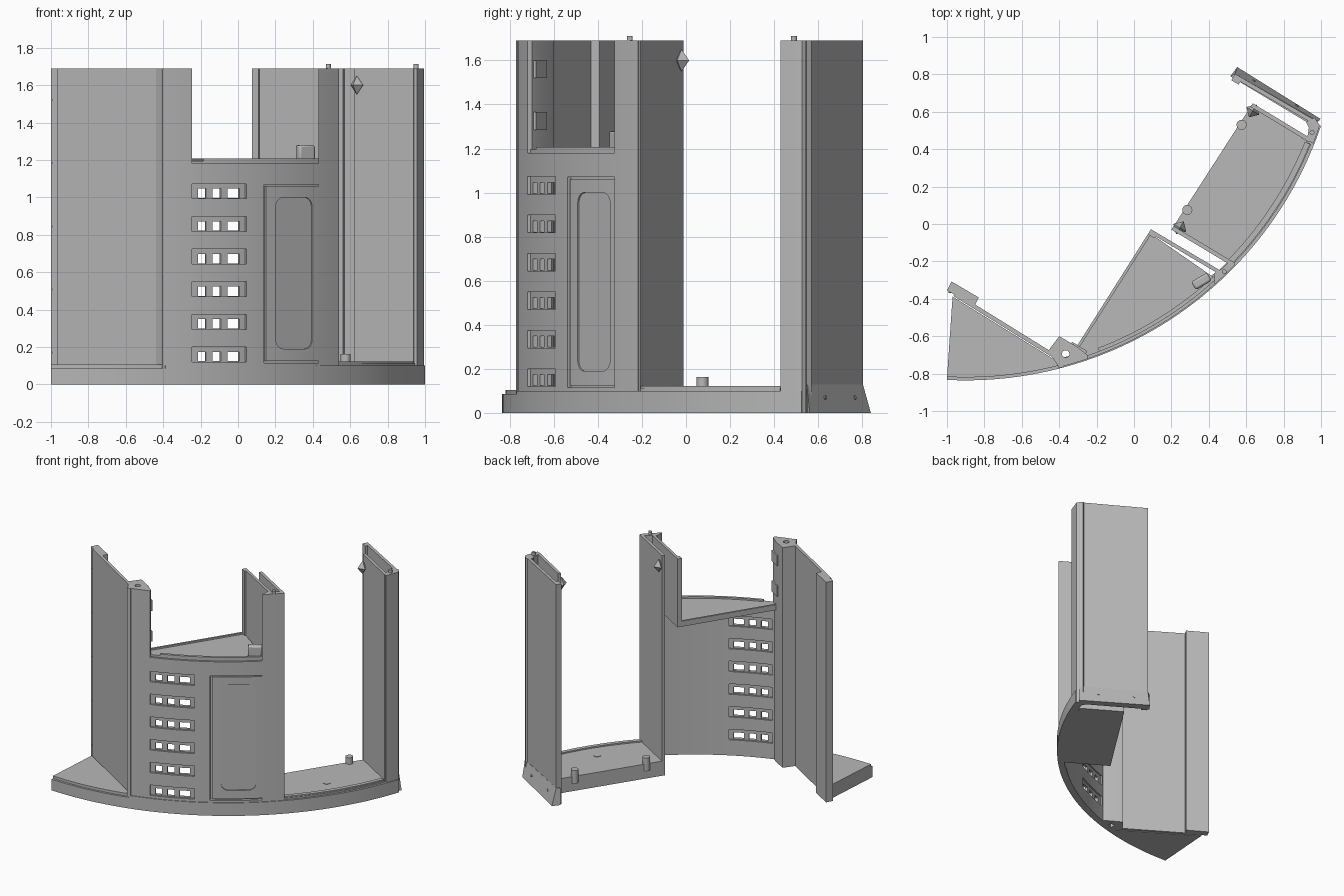
import bpy, bmesh, math
from mathutils import Vector, Matrix

if "Cube" in bpy.data.objects:
    bpy.data.objects.remove(bpy.data.objects["Cube"])

CX, CY, R, H = -0.9, 1.17, 2.0, 1.69
grey = bpy.data.materials.new("plain grey")
grey.diffuse_color = (0.48, 0.48, 0.48, 1)
grey.use_nodes = True
grey.node_tree.nodes["Principled BSDF"].inputs["Base Color"].default_value = grey.diffuse_color


def ang(x):
    return math.asin((x - CX) / R)


def pol(a, r=R):
    return (CX + r * math.sin(a), CY - r * math.cos(a))


def arc(a0, a1, r=R):
    n = max(2, int(abs(a1 - a0) / 0.022) + 1)
    return [pol(a0 + (a1 - a0) * i / n, r) for i in range(n + 1)]


def finish(name, bm):
    bmesh.ops.recalc_face_normals(bm, faces=bm.faces)
    me = bpy.data.meshes.new(name)
    bm.to_mesh(me)
    bm.free()
    me.materials.append(grey)
    ob = bpy.data.objects.new(name, me)
    bpy.context.collection.objects.link(ob)
    return ob


def add_prism(bm, pts, z0, z1, mat=None):
    f = bm.faces.new([bm.verts.new((p[0], p[1], z0)) for p in pts])
    ret = bmesh.ops.extrude_face_region(bm, geom=[f], use_keep_orig=True)
    top = [g for g in ret["geom"] if isinstance(g, bmesh.types.BMVert)]
    bmesh.ops.translate(bm, verts=top, vec=(0, 0, z1 - z0))
    if mat:
        bmesh.ops.transform(bm, matrix=mat, verts=list(f.verts) + top)


def prism(name, pts, z0, z1, mat=None):
    bm = bmesh.new()
    add_prism(bm, pts, z0, z1, mat)
    return finish(name, bm)


def band(a0, a1, r0, r1):
    return arc(a0, a1, r1) + arc(a1, a0, r0)


def plate(name, p, q, t, z0, z1):
    # straight upright wall from p to q, thickened to its left side by t
    p, q = Vector(p), Vector(q)
    d = (q - p).normalized()
    n = Vector((-d.y, d.x)) * t
    return prism(name, [p, q, q + n, p + n], z0, z1)


def circle(x, y, r, n=20):
    return [(x + r * math.cos(math.tau * i / n), y + r * math.sin(math.tau * i / n)) for i in range(n)]


def cut(ob, cutter):
    m = ob.modifiers.new("cut", "BOOLEAN")
    m.object, m.solver = cutter, "EXACT"
    dg = bpy.context.evaluated_depsgraph_get()
    me = bpy.data.meshes.new_from_object(ob.evaluated_get(dg))
    ob.modifiers.clear()
    ob.data = me
    bpy.data.objects.remove(cutter)


# curved front wall with rows of vents and a door recess
wall = prism("front_wall", band(ang(-0.38), ang(0.46), 1.955, R), 0, 1.18)
rows = [0.12 + 0.1745 * i for i in range(6)]
for r0, r1 in ((1.986, 2.05), (1.9, 1.966)):
    bm = bmesh.new()
    for z in rows:
        add_prism(bm, band(ang(-0.245), ang(0.045), r0, r1), z, z + 0.08)
    cut(wall, finish("vent_recess_cutter", bm))
bm = bmesh.new()
for z in rows:
    for x0, x1 in ((-0.21, -0.165), (-0.13, -0.085), (-0.05, 0.015)):
        add_prism(bm, band(ang(x0), ang(x1), 1.9, 2.05), z + 0.004, z + 0.054)
cut(wall, finish("vent_hole_cutter", bm))
cut(wall, prism("door_cutter", band(ang(0.14), ang(0.455), 1.98, 2.05), 0.115, 1.07))

# door with a rounded sunken panel
door = prism("door", band(ang(0.152), ang(0.444), 1.97, 1.994), 0.125, 1.06)
a = ang(0.305)
w, h, c = 0.122, 0.405, 0.05
rr = []
for i, (sx, sy) in enumerate(((1, 1), (-1, 1), (-1, -1), (1, -1))):
    for k in range(7):
        t = math.pi / 2 * (i + k / 6)
        rr.append((sx * (w - c) + c * math.cos(t), sy * (h - c) + c * math.sin(t)))
out = Vector((math.sin(a), -math.cos(a), 0))
side = Vector((math.cos(a), math.sin(a), 0))
M = Matrix((side, Vector((0, 0, 1)), out)).transposed().to_4x4()
M.translation = (CX, CY, 0.595)
cut(door, prism("panel_cutter", rr, 1.983, 2.05, M))

# left wedge base with a low curb
wl = [(-0.97, -0.388)]
prism("left_base", wl + arc(-0.05, ang(-0.37), 2.006), 0, 0.085)
prism("left_base_step", wl + arc(-0.05, ang(-0.38), 1.99), 0.08, 0.105)
prism("front_skirt", band(ang(-0.39), 1.243, 1.96, 2.006), 0, 0.1)

# left tall wall and its end strip with screw heads
plate("left_wall", (-0.40, -0.735), (-0.965, -0.385), -0.022, 0, H)
prism("left_end_strip", [(-0.976, -0.307), (-0.83, -0.393), (-0.853, -0.44), (-1.0, -0.355)], 0.0, H)
for i in range(5):
    m = Matrix.Translation((-0.985, -0.365, 0.17 + 0.3375 * i)) @ Matrix.Rotation(math.pi / 2, 4, "X")
    prism("strip_screw", circle(0, 0, 0.008, 10), -0.004, 0.003, m)

# left column with a through hole
col = prism("left_column", [(-0.46, -0.68), (-0.40, -0.60), (-0.305, -0.655), (-0.25, -0.70)]
            + arc(ang(-0.245), ang(-0.40)), 0, H)
cut(col, prism("column_hole_cutter", circle(-0.365, -0.695, 0.02), -1, 3))
prism("column_edge", band(ang(-0.405), ang(-0.378), 1.95, 2.004), 0.08, H)
for z in (1.285, 1.52):
    plate("column_clip", (-0.33, -0.63), (-0.25, -0.68), -0.05, z, z + 0.08)

# middle shelf, its rim, back wall and stop block
prism("shelf", [(0.08, -0.045), (-0.31, -0.66)] + arc(ang(-0.27), ang(0.45), 1.985), 1.165, 1.195)
prism("shelf_rim", band(ang(-0.18), ang(0.45), 1.965, 1.985), 1.17, 1.207)
plate("shelf_back_rim", (0.08, -0.045), (-0.31, -0.66), 0.015, 1.165, 1.207)
plate("shelf_wall", (0.445, -0.262), (0.08, -0.045), -0.02, 1.165, H)
plate("shelf_wall_end", (0.115, -0.066), (0.08, -0.045), 0.012, 1.165, H)
block = plate("shelf_stop", (0.305, -0.31), (0.39, -0.26), -0.05, 1.19, 1.28)
bv = block.modifiers.new("round", "BEVEL")
bv.width, bv.segments = 0.012, 2

# centre and right columns with dowels on top
prism("centre_column", arc(ang(0.43), ang(0.54)) + [(0.505, -0.205), (0.475, -0.235), (0.43, -0.262)], 0, H)
prism("right_column", arc(ang(0.958), 1.243) + [(0.965, 0.57), (0.92, 0.545), (0.935, 0.515), (0.925, 0.45)], 0, H)
for x, y in ((0.483, -0.255), (0.952, 0.49)):
    prism("dowel", circle(x, y, 0.013, 12), H - 0.02, H + 0.022)

# right bay: floor, curb, two side walls
back = [(0.635, 0.645), (0.20, -0.03)]
prism("bay_floor", back + arc(ang(0.53), ang(0.955), 1.99), 0, 0.112)
prism("bay_curb", band(ang(0.53), ang(0.955), 1.955, 1.985), 0.1, 0.122)
plate("bay_left_wall", (0.53, -0.228), (0.20, -0.03), -0.022, 0, H)
plate("bay_right_wall", (0.95, 0.455), (0.635, 0.645), 0.022, 0, H)
prism("floor_disc", circle(0.635, 0.17, 0.026), 0.1, 0.115)
for x, y in ((0.285, 0.075), (0.575, 0.53)):
    prism("floor_peg", circle(x, y, 0.027, 16), 0.06, 0.162)

# diamond catches at the back ends of the bay walls
for x, y in ((0.245, -0.02), (0.635, 0.605)):
    bm = bmesh.new()
    bmesh.ops.create_uvsphere(bm, u_segments=4, v_segments=2, radius=0.04)
    bmesh.ops.scale(bm, verts=bm.verts, vec=(1, 1, 1.25))
    bmesh.ops.rotate(bm, verts=bm.verts, matrix=Matrix.Rotation(-0.54, 3, "Z"))
    bmesh.ops.translate(bm, verts=bm.verts, vec=(x, y, 1.6))
    finish("diamond_catch", bm)

# right end wall, end lip and flared foot
plate("end_wall", (0.985, 0.545), (0.545, 0.80), 0.022, 0, H)
plate("end_wall_lip", (0.58, 0.78), (0.54, 0.803), 0.04, 0, H)
bm = bmesh.new()
add_prism(bm, [(0.515, 0.79), (0.54, 0.803), (0.985, 0.548), (0.94, 0.535)], 0, 0.13)
for v in bm.verts:
    if v.co.z < 0.01 and (abs(v.co.x - 0.54) < 0.001 or abs(v.co.x - 0.985) < 0.001):
        v.co += Vector((0.012, 0.036, 0)) if v.co.x < 0.8 else Vector((0.012, 0.014, 0))
finish("end_foot", bm)
n = Vector((0.5, 0.866, 0.15))
for x, y in ((0.64, 0.766), (0.87, 0.632)):
    m = Matrix.Translation((x, y, 0.07)) @ n.to_track_quat("Z", "Y").to_matrix().to_4x4()
    prism("foot_screw", circle(0, 0, 0.009, 10), -0.01, 0.004, m)

# smooth curved surfaces, keep edges crisp
bpy.ops.object.select_all(action="DESELECT")
for ob in bpy.context.scene.objects:
    if "diamond" not in ob.name:
        ob.select_set(True)
        bpy.context.view_layer.objects.active = ob
bpy.ops.object.shade_smooth_by_angle(angle=math.radians(25))
